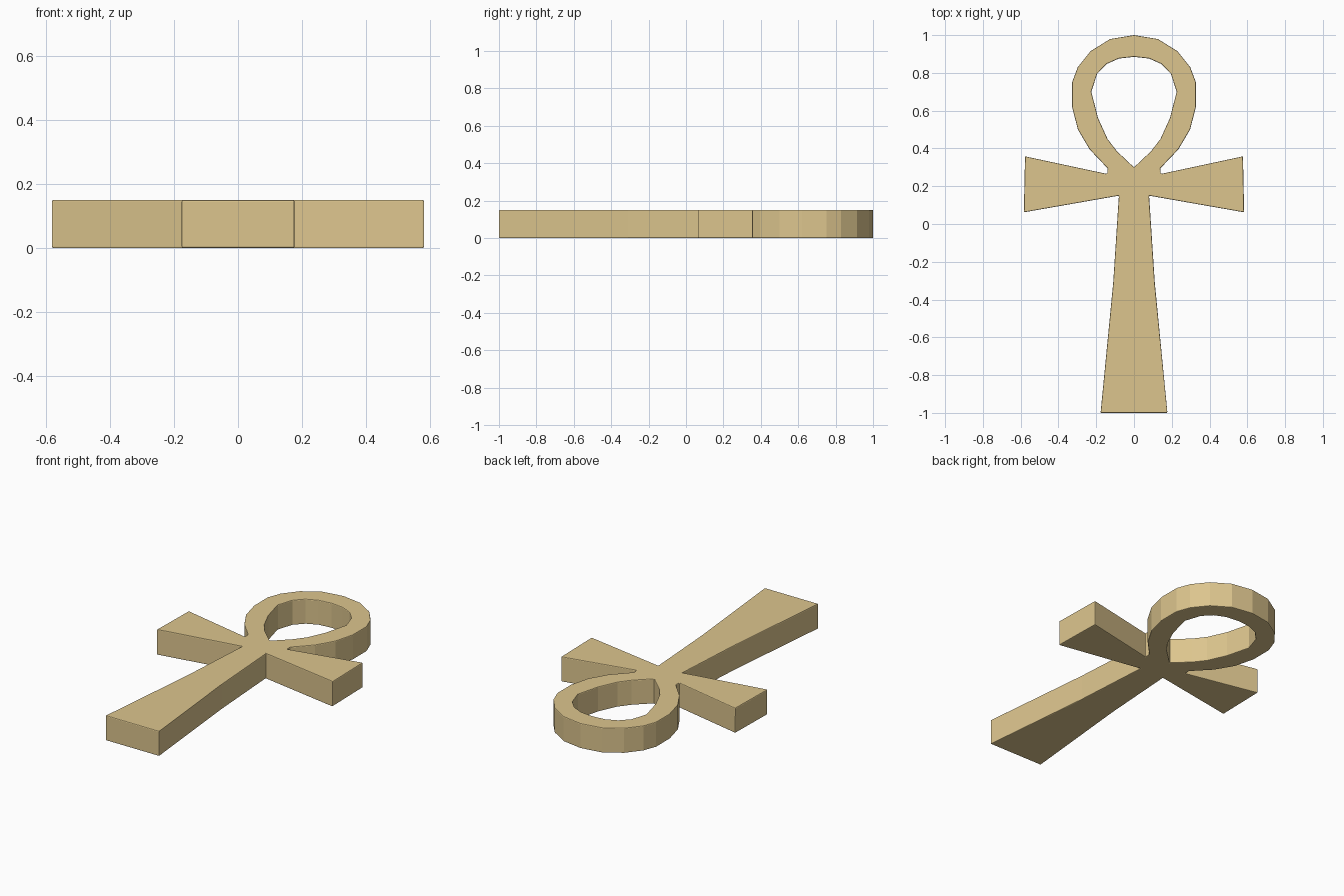
import bpy
import bmesh
from math import radians

if "Cube" in bpy.data.objects:
    bpy.data.objects.remove(bpy.data.objects["Cube"])

THICKNESS = 0.15

# Right half of the outer silhouette, top to bottom
outer = [(0, 1.0), (0.127, 0.979), (0.23, 0.915), (0.298, 0.83), (0.328, 0.75),
         (0.328, 0.62), (0.297, 0.50), (0.235, 0.395), (0.14, 0.295), (0.142, 0.265),
         (0.577, 0.358), (0.583, 0.062), (0.08, 0.15), (0.11, -0.31), (0.177, -1.0)]
# Right half of the teardrop opening
inner = [(0, 0.885), (0.08, 0.876), (0.145, 0.847), (0.195, 0.795), (0.226, 0.70),
         (0.19, 0.56), (0.14, 0.45), (0.09, 0.385), (0, 0.30)]


def mirrored(half):
    """Close a half profile by reflecting it across x = 0."""
    return half + [(-x, y) for x, y in reversed(half) if x > 0]


def add_loop(bm, points):
    verts = [bm.verts.new((x, y, 0)) for x, y in points]
    return [bm.edges.new((a, b)) for a, b in zip(verts, verts[1:] + verts[:1])]


# Flat looped-cross outline with its opening, raised to a solid
bm = bmesh.new()
edges = add_loop(bm, mirrored(outer)) + add_loop(bm, mirrored(inner))
bmesh.ops.triangle_fill(bm, edges=edges, use_beauty=True, normal=(0, 0, 1))
raised = bmesh.ops.extrude_face_region(bm, geom=bm.faces[:], use_keep_orig=True)
top = [g for g in raised["geom"] if isinstance(g, bmesh.types.BMVert)]
bmesh.ops.translate(bm, vec=(0, 0, THICKNESS), verts=top)
bmesh.ops.recalc_face_normals(bm, faces=bm.faces[:])

mesh = bpy.data.meshes.new("looped_cross")
bm.to_mesh(mesh)
bm.free()
cross = bpy.data.objects.new("looped_cross", mesh)
bpy.context.collection.objects.link(cross)

# Fine chamfer on the sharp edges
bevel = cross.modifiers.new("edge_bevel", "BEVEL")
bevel.width = 0.005
bevel.segments = 2
bevel.limit_method = "ANGLE"
bevel.angle_limit = radians(40)

# Sandy gold finish
gold = bpy.data.materials.new("sandy_gold")
gold.diffuse_color = (0.72, 0.56, 0.27, 1)
gold.use_nodes = True
gold.node_tree.nodes["Principled BSDF"].inputs["Base Color"].default_value = gold.diffuse_color
mesh.materials.append(gold)
